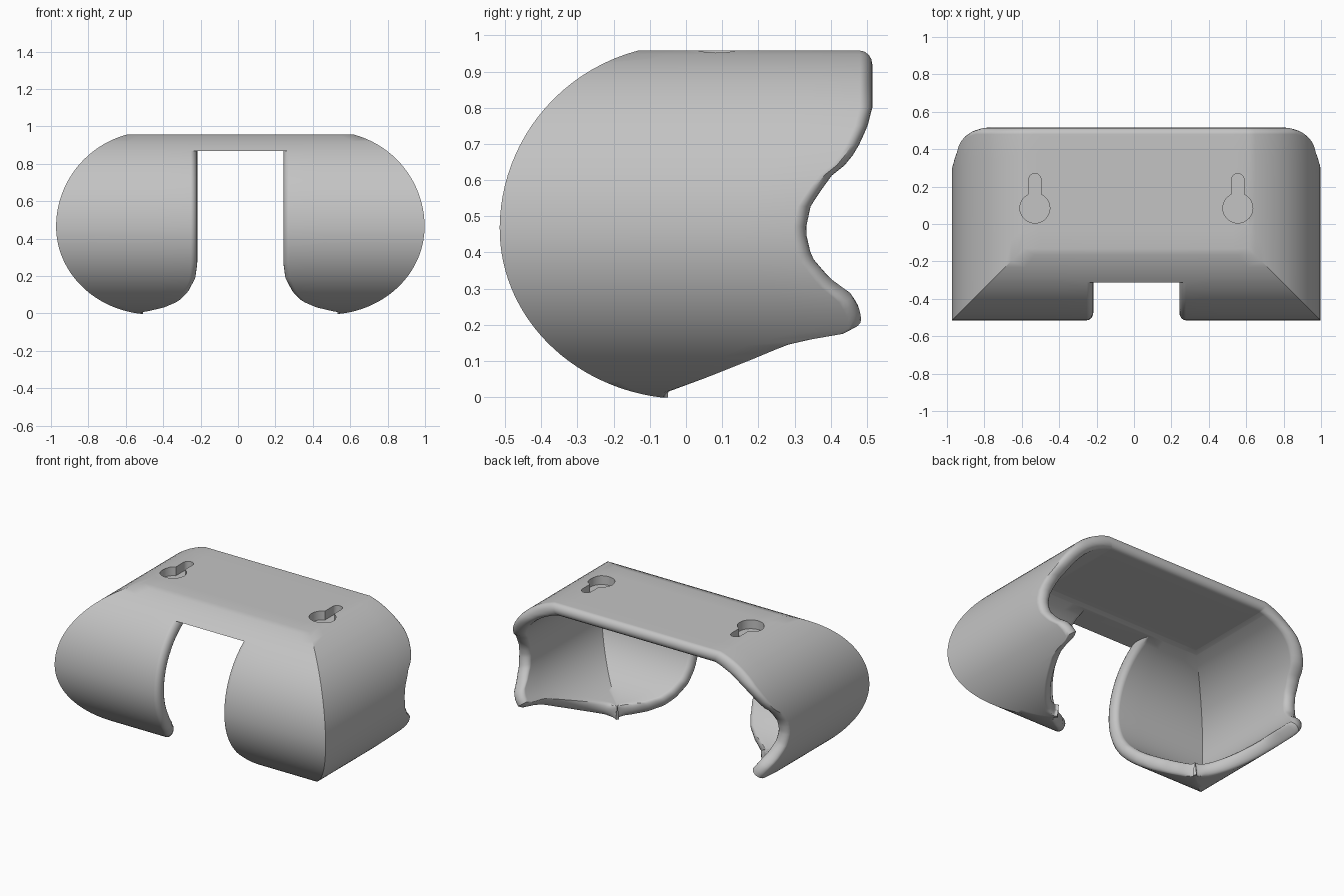
import bpy, bmesh, math
from mathutils import Vector

if "Cube" in bpy.data.objects:
    bpy.data.objects.remove(bpy.data.objects["Cube"])

ROWS, LAYERS, FRONT, SIDE = 64, 8, 5, 6     # mesh resolution
WALL, LIP = 0.083, 0.035                    # wall thickness, lip rounding
MID, DEPTH, CORNER = 0.465, 0.515, 0.47     # profile centre height, reach, mitre shift
SLOT_TOP, CENTRE = 0.87, 0.0125

# Edge lines as (height, position): slot edge in x, back edge in y
SLOT = [(0, .54), (.012, .46), (.03, .385), (.06, .315), (.1, .275), (.17, .24), (.25, .23)]
BACK = [(0, -.06), (.05, .075), (.1, .2), (.142, .3), (.165, .4), (.175, .47), (.19, .485),
        (.22, .48), (.26, .46), (.31, .4), (.38, .347), (.46, .33), (.53, .345), (.61, .4),
        (.65, .45), (.7, .48), (.75, .502), (.8, .515)]


def lerp(a, b, t):
    return a + (b - a) * t


def lookup(table, z):
    if z <= table[0][0]:
        return table[0][1]
    for (z0, p0), (z1, p1) in zip(table, table[1:]):
        if z <= z1:
            return lerp(p0, p1, (z - z0) / (z1 - z0))
    return table[-1][1]


def half_height(theta):
    return 0.51 if theta > 0 else 0.47


def wall_profile(theta):
    """Outer and inner (reach, height) of the curved wall."""
    h = half_height(theta)
    outer = (DEPTH * math.cos(theta), MID + h * math.sin(theta))
    a, b = DEPTH - WALL, h - WALL
    if theta <= 0:
        return outer, (a * math.cos(theta), MID + b * math.sin(theta))
    z = min(outer[1], SLOT_TOP) + 0.12 * max(0, outer[1] - SLOT_TOP)
    return outer, (a * math.sqrt(1 - ((z - MID) / b) ** 2), z)


def fractions(k):
    """Depth through the wall and lip setback for rim layer k."""
    v = (1 - math.cos(math.pi * k / LAYERS)) / 2
    return v, 1 - math.sqrt(max(0, 1 - (2 * v - 1) ** 2))


# Row angles, dense towards the pointed bottom
low, high = math.radians(-83), math.asin(0.493 / 0.51)
angles = [lerp(low, high, (j / ROWS) ** 1.6) for j in range(ROWS + 1)]
slot_angle = math.asin((SLOT_TOP - MID) / 0.51)
slot_row = min(range(ROWS), key=lambda j: abs(angles[j] - slot_angle))
angles[slot_row] = slot_angle

bm = bmesh.new()


def make_row(j):
    (do, zo), (di, zi) = wall_profile(angles[j])
    a = min(lookup(SLOT, zo), di + CORNER - 0.004)
    b = max(lookup(BACK, zo), 0.004 - di)
    ra = min(LIP, 0.4 * (di + CORNER - a))
    rb = min(LIP, 0.4 * (b + di))

    def sheet(d, z, e):
        xs = [lerp(a + ra * e, d + CORNER, i / (FRONT - 1)) for i in range(FRONT)]
        pts = [(x, -d, z) for x in xs]
        pts += [(d + CORNER, lerp(-d, b - rb * e, m / SIDE), z) for m in range(1, SIDE + 1)]
        if j >= slot_row:
            pts.insert(0, (0, -d, z))
        return [bm.verts.new(p) for p in pts]

    outer, inner = sheet(do, zo, 1), sheet(di, zi, 1)
    rim, slot = [], []
    for k in range(1, LAYERS):
        v, e = fractions(k)
        d, z = lerp(do, di, v), lerp(zo, zi, v)
        rim.append(bm.verts.new((d + CORNER, b - rb * e, z)))
        if j <= slot_row:
            slot.append(bm.verts.new((a + ra * e, -d, z)))
    return outer, rim, inner, slot


def skin(p, q, closed=False):
    n = len(p)
    for i in range(n if closed else n - 1):
        k = (i + 1) % n
        bm.faces.new((p[i], p[k], q[k], q[i]))


# Curved front and side walls with rounded lips
rows = [make_row(j) for j in range(ROWS + 1)]


def closed_loop(row, start=0):
    outer, rim, inner, slot = row
    return outer[start:] + rim + inner[start:][::-1] + slot[::-1]


loops = [closed_loop(r) for r in rows[:slot_row]]
loops.append(closed_loop(rows[slot_row], 1))
bm.faces.new(loops[0])
for p, q in zip(loops, loops[1:]):
    skin(p, q, True)
strips = [r[0] + r[1] + r[2][::-1] for r in rows[slot_row:]]
for p, q in zip(strips, strips[1:]):
    skin(p, q)

# Underside of the bridge above the front slot
o, _, n, s = rows[slot_row]
bm.faces.new([o[0], o[1]] + s + [n[1], n[0]])

# Flat top plate and its ceiling
top_outer, top_rim, top_inner, _ = rows[-1]


def plate(edge):
    front, side = edge[:FRONT + 1], edge[FRONT + 1:]
    grid = [front]
    for end in side:
        grid.append([bm.verts.new((f.co.x, end.co.y, f.co.z)) for f in front[:-1]] + [end])
    for p, q in zip(grid, grid[1:]):
        skin(p, q)
    return grid[-1]


back_outer, back_inner = plate(top_outer), plate(top_inner)
previous = back_outer
for k, end in enumerate(top_rim, 1):
    v = fractions(k)[0]
    line = [bm.verts.new((lerp(p.co.x, q.co.x, v), end.co.y, end.co.z))
            for p, q in zip(back_outer[:-1], back_inner)] + [end]
    skin(previous, line)
    previous = line
skin(previous, back_inner)

# Mirror to the full shell
bmesh.ops.mirror(bm, geom=bm.verts[:] + bm.edges[:] + bm.faces[:], axis='X', merge_dist=0.001)
bmesh.ops.recalc_face_normals(bm, faces=bm.faces)


def to_object(name, mesh_data):
    mesh = bpy.data.meshes.new(name)
    mesh_data.to_mesh(mesh)
    mesh_data.free()
    obj = bpy.data.objects.new(name, mesh)
    bpy.context.collection.objects.link(obj)
    obj.location.x = CENTRE
    return obj


shell = to_object("holder_shell", bm)

# Keyhole pockets sunk into the top plate
cut = bmesh.new()
radius, neck = 0.08, 0.033
gap = math.asin(neck / radius)
outline = []
for i in range(33):
    t = math.pi / 2 + lerp(gap, 2 * math.pi - gap, i / 32)
    outline.append((radius * math.cos(t), 0.085 + radius * math.sin(t)))
for i in range(13):
    t = math.pi * i / 12
    outline.append((neck * math.cos(t), 0.237 + neck * math.sin(t)))
for sx in (-1, 1):
    base = cut.faces.new([cut.verts.new((sx * 0.5425 + x, y, 0.9)) for x, y in outline])
    grown = bmesh.ops.extrude_face_region(cut, geom=[base])["geom"]
    bmesh.ops.translate(cut, vec=Vector((0, 0, 0.12)),
                        verts=[g for g in grown if isinstance(g, bmesh.types.BMVert)])
bmesh.ops.recalc_face_normals(cut, faces=cut.faces)
cutter = to_object("keyhole_cutter", cut)
cutter.hide_render = True

grey = bpy.data.materials.new("light_grey")
grey.use_nodes = True
colour = (0.55, 0.55, 0.55, 1)
grey.diffuse_color = colour
grey.node_tree.nodes["Principled BSDF"].inputs["Base Color"].default_value = colour
shell.data.materials.append(grey)
cutter.data.materials.append(grey)

bpy.ops.object.select_all(action='DESELECT')
bpy.context.view_layer.objects.active = shell
shell.select_set(True)
pockets = shell.modifiers.new("keyholes", 'BOOLEAN')
pockets.operation, pockets.solver, pockets.object = 'DIFFERENCE', 'EXACT', cutter
bpy.ops.object.modifier_apply(modifier=pockets.name)
bpy.data.objects.remove(cutter)

# Smooth curves, crisp edges
bpy.ops.object.shade_smooth_by_angle(angle=math.radians(32))
shell.modifiers.new("even_shading", 'WEIGHTED_NORMAL').keep_sharp = True
